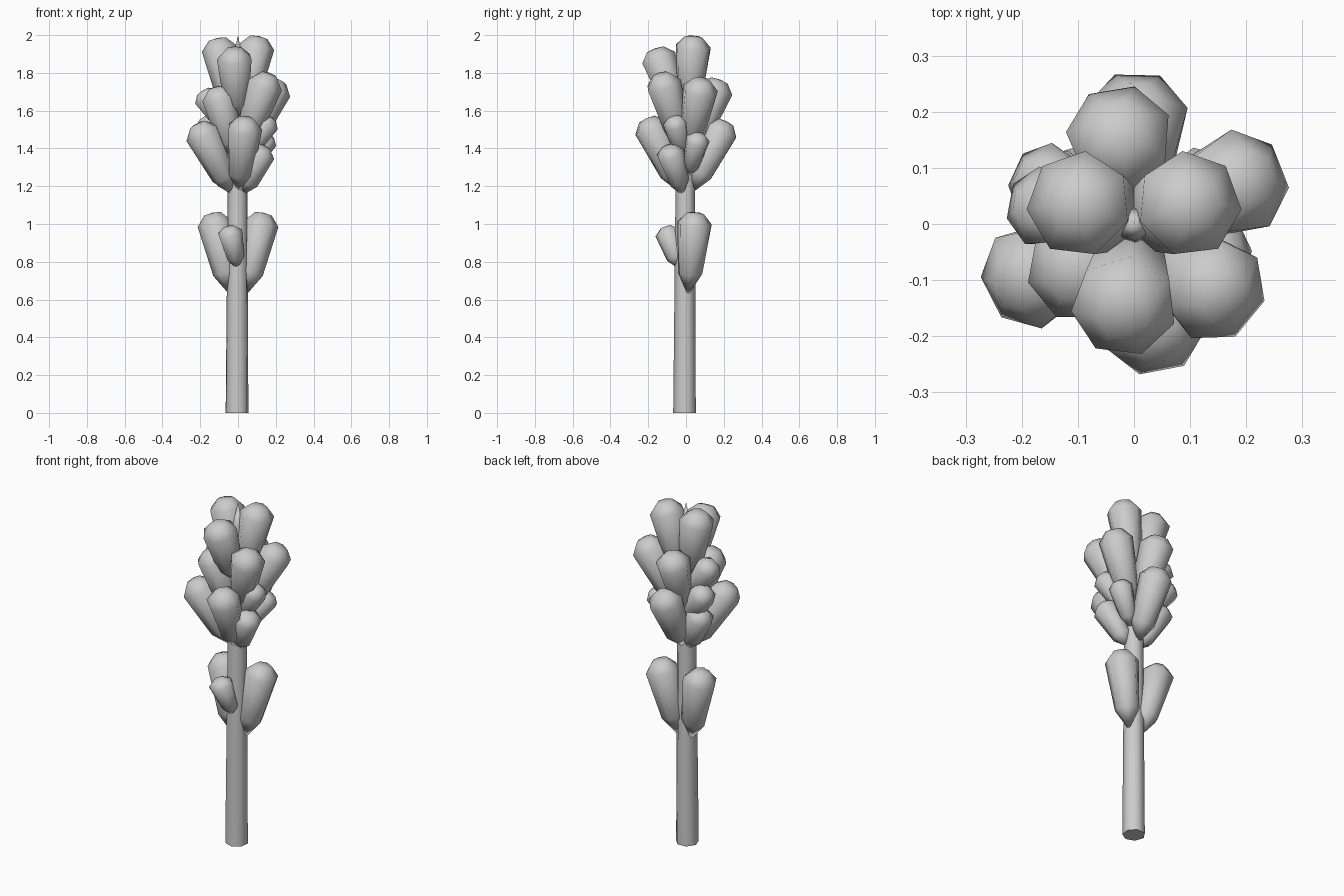
import bpy, bmesh, math
from mathutils import Vector

if "Cube" in bpy.data.objects:
    bpy.data.objects.remove(bpy.data.objects["Cube"])

SIDES = 7


def lathe(name, base, tip, profile, spin=0.0, cap=False):
    """Seven-sided solid around the line base-tip; profile = (fraction, radius)."""
    base, tip = Vector(base), Vector(tip)
    axis = tip - base
    q = axis.to_track_quat('Z', 'Y')
    bm = bmesh.new()
    rings = []
    for t, r in profile:
        c = base + axis * t
        if r == 0:
            rings.append([bm.verts.new(c)])
        else:
            rings.append([bm.verts.new(c + q @ Vector((
                r * math.cos(spin + math.tau * i / SIDES),
                r * math.sin(spin + math.tau * i / SIDES), 0)))
                for i in range(SIDES)])
    for a, b in zip(rings, rings[1:]):
        for i in range(SIDES):
            j = (i + 1) % SIDES
            if len(a) == 1:
                bm.faces.new((a[0], b[j], b[i]))
            elif len(b) == 1:
                bm.faces.new((a[i], a[j], b[0]))
            else:
                bm.faces.new((a[i], a[j], b[j], b[i]))
    if cap:
        bm.faces.new(rings[0][::-1])
    bmesh.ops.recalc_face_normals(bm, faces=bm.faces)
    for f in bm.faces:
        f.smooth = len(f.verts) < 5
    me = bpy.data.meshes.new(name)
    bm.to_mesh(me)
    bm.free()
    ob = bpy.data.objects.new(name, me)
    bpy.context.collection.objects.link(ob)
    return ob


def bud(name, base, tip, r):
    lathe(name, base, tip,
          [(0, 0), (0.27, r * 0.72), (0.87, r), (0.985, r * 0.5), (1, 0)], math.pi / 2)


# Stem, tapering to a point at the top
lathe("stem", (-0.004, -0.006, 0), (0, 0, 2.0),
      [(0, 0.062), (0.6, 0.053), (0.93, 0.03), (1, 0)], math.radians(180), True)

# Lower buds on the bare stem
for s, side in ((-1, "left"), (1, "right")):
    bud("lower_bud_" + side, (s * 0.04, 0.01, 0.62), (s * 0.135, 0.05, 1.06), 0.093)
bud("lower_bud_small", (0, -0.035, 0.76), (-0.05, -0.108, 0.985), 0.067)

# Flower head: tip x, y, z, base z, radius
head = [
    # top tier
    (-0.11, 0.04, 1.985, 1.56, 0.095), (0.11, 0.04, 1.995, 1.56, 0.095),
    (-0.02, -0.165, 1.93, 1.54, 0.095),
    # middle tier
    (0.165, -0.135, 1.795, 1.38, 0.095), (0.215, 0.085, 1.765, 1.36, 0.095),
    (-0.03, 0.18, 1.765, 1.37, 0.095), (-0.115, -0.095, 1.725, 1.34, 0.092),
    (-0.19, 0.035, 1.705, 1.46, 0.072),
    # lower tier
    (-0.215, -0.11, 1.53, 1.15, 0.093), (0.04, -0.21, 1.56, 1.16, 0.093),
    (0.005, 0.215, 1.545, 1.16, 0.093),
    # small fillers
    (0.14, -0.095, 1.41, 1.15, 0.075), (0.175, -0.065, 1.565, 1.33, 0.065),
    (0.165, 0.07, 1.475, 1.25, 0.065), (-0.15, 0.065, 1.42, 1.15, 0.075),
    (-0.185, 0.085, 1.56, 1.32, 0.072),
]
for n, (x, y, z, bz, r) in enumerate(head, 1):
    d = Vector((x, y, 0)).normalized() * 0.025
    bud(f"head_bud_{n:02d}", (d.x, d.y, bz), (x, y, z), r)
